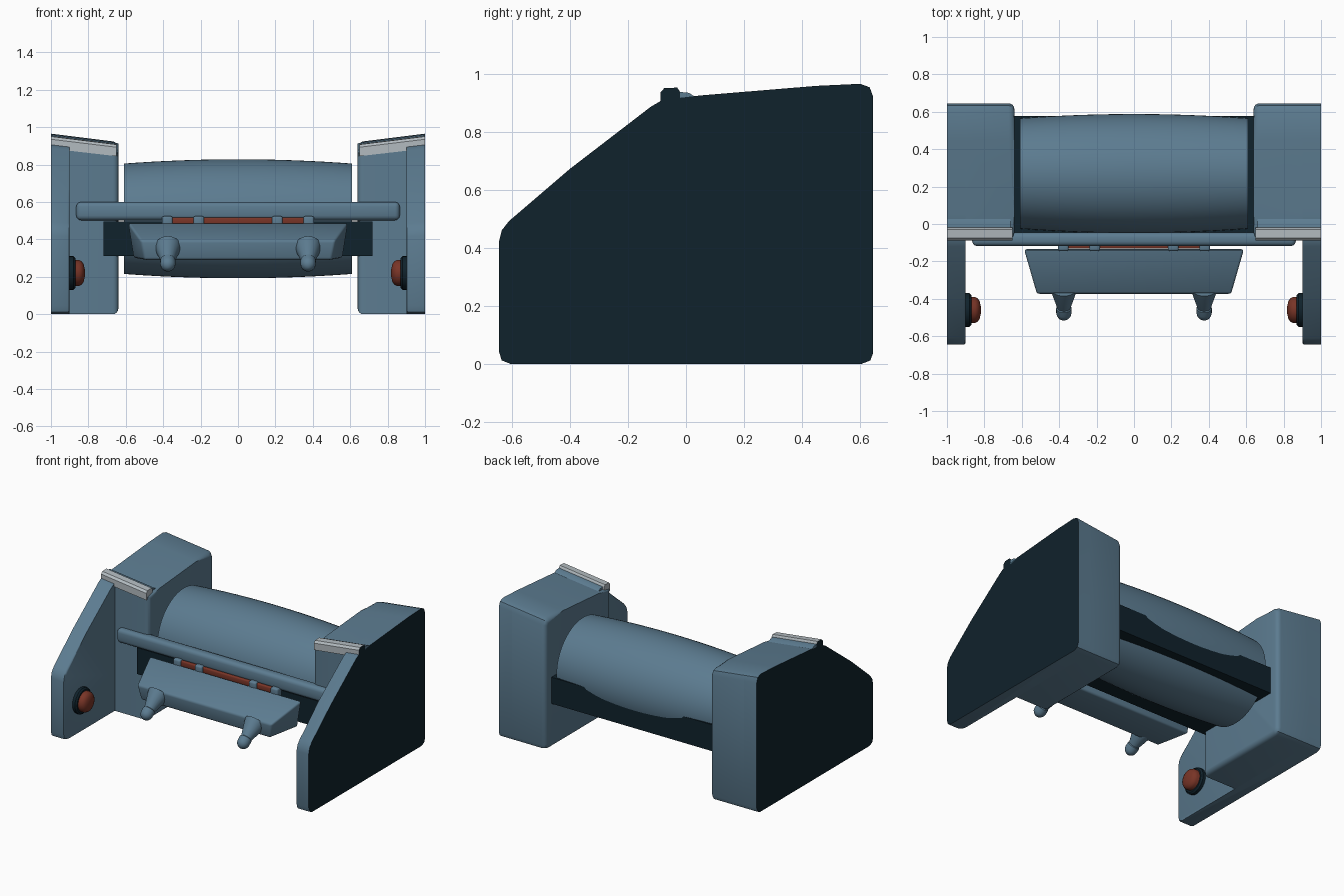
import bpy, bmesh, math
from mathutils import Vector

if "Cube" in bpy.data.objects:
    bpy.data.objects.remove(bpy.data.objects["Cube"])


def material(name, rgb):
    m = bpy.data.materials.new(name)
    m.diffuse_color = (*rgb, 1)
    m.use_nodes = True
    m.node_tree.nodes["Principled BSDF"].inputs["Base Color"].default_value = m.diffuse_color
    return m


BLUE = material("steel blue", (0.107, 0.2, 0.28))
DARK = material("dark navy", (0.005, 0.016, 0.025))
RUST = material("rust red", (0.19, 0.035, 0.02))
PALE = material("pale grey", (0.45, 0.5, 0.53))


def finish(bm, name, mats, mirror=False):
    bmesh.ops.recalc_face_normals(bm, faces=bm.faces)
    me = bpy.data.meshes.new(name)
    bm.to_mesh(me)
    bm.free()
    for m in mats:
        me.materials.append(m)
    ob = bpy.data.objects.new(name, me)
    bpy.context.collection.objects.link(ob)
    if mirror:
        ob.modifiers.new("mirror", 'MIRROR')
    bpy.ops.object.select_all(action='DESELECT')
    ob.select_set(True)
    bpy.context.view_layer.objects.active = ob
    bpy.ops.object.shade_smooth_by_angle(angle=math.radians(35))
    return ob


def prism(profile, x0, x1):
    """Extrude a (y, z) profile along x."""
    bm = bmesh.new()
    rings = [[bm.verts.new((x, y, z)) for y, z in profile] for x in (x0, x1)]
    n = len(profile)
    bm.faces.new(rings[0])
    bm.faces.new(rings[1][::-1])
    for i in range(n):
        j = (i + 1) % n
        bm.faces.new((rings[0][i], rings[0][j], rings[1][j], rings[1][i]))
    return bm


def bevel(bm, width, rule=lambda e: True, segments=4):
    bmesh.ops.bevel(bm, geom=[e for e in bm.edges if rule(e)], offset=width,
                    segments=segments, profile=0.5, affect='EDGES')


def box(name, lo, hi, mat, width=0.0, mirror=False):
    bm = prism([(lo[1], lo[2]), (hi[1], lo[2]), (hi[1], hi[2]), (lo[1], hi[2])], lo[0], hi[0])
    if width:
        bevel(bm, width, segments=3)
    return finish(bm, name, [mat], mirror)


def lathe(name, pts, origin, axis, mat, sides=32, mirror=False):
    """Revolve (distance, radius) points about an axis."""
    bm = bmesh.new()
    q = Vector(axis).to_track_quat('Z', 'Y')
    rings = []
    for d, r in pts:
        ring = []
        for i in range(sides):
            a = 2 * math.pi * i / sides
            p = Vector((r * math.cos(a), r * math.sin(a), d))
            ring.append(bm.verts.new(Vector(origin) + q @ p))
        rings.append(ring)
    for a, b in zip(rings, rings[1:]):
        for i in range(sides):
            j = (i + 1) % sides
            bm.faces.new((a[i], a[j], b[j], b[i]))
    bm.faces.new(rings[0])
    bm.faces.new(rings[-1])
    return finish(bm, name, [mat], mirror)


def slope_top(bm):
    """Lower the top gently towards the inner side."""
    for v in bm.verts:
        v.co.z *= 1 - 0.13 * (1 - v.co.x)


# Side plates: blue all round, dark outer face
plate = [(-0.605, 0), (-0.635, 0.012), (-0.645, 0.045), (-0.645, 0.42), (-0.635, 0.46),
         (-0.61, 0.492), (-0.4, 0.672), (-0.12, 0.887), (-0.08, 0.91), (0.05, 0.925),
         (0.45, 0.958), (0.6, 0.965), (0.633, 0.953), (0.645, 0.92), (0.645, 0.04),
         (0.635, 0.012), (0.605, 0)]
bm = prism(plate, 0.9, 1.0)
bevel(bm, 0.012, lambda e: all(v.co.x < 0.91 and v.co.y < -0.09 for v in e.verts), 2)
slope_top(bm)
bm.normal_update()
for f in bm.faces:
    f.material_index = int(all(v.co.x > 0.999 for v in f.verts))
finish(bm, "side_plate", [BLUE, DARK], True)

# Rear blocks on the inside of each plate
block = [(-0.08, 0)] + plate[8:]
bm = prism(block, 0.64, 0.9)
bevel(bm, 0.03, lambda e: all(v.co.x < 0.65 for v in e.verts))
slope_top(bm)
finish(bm, "rear_block", [BLUE], True)

# Pale trim strips across the block tops
strip = [(-0.088, 0.885), (-0.088, 0.935), (-0.075, 0.95), (-0.03, 0.952),
         (-0.02, 0.937), (0.01, 0.934), (0.035, 0.918), (0.0, 0.885)]
bm = prism(strip[:5] + [(-0.02, 0.885)], 0.65, 1.0)
slope_top(bm)
bm.normal_update()
for f in bm.faces:
    f.material_index = int(all(v.co.x > 0.999 for v in f.verts))
finish(bm, "trim_strip", [PALE, DARK], True)
bm = prism([(-0.022, 0.89)] + strip[4:7] + [(0.035, 0.89)], 0.66, 1.0)
slope_top(bm)
finish(bm, "trim_lip", [BLUE], True)

# Bulging drum between the towers
drum = [(0.61 * t / 8, 0.318 - 0.023 * (t / 8) ** 2) for t in range(-8, 9)]
lathe("drum", drum, (0, 0.27, 0.51), (1, 0, 0), BLUE, 64)

# Dark chassis beam through the drum
box("chassis", (-0.72, -0.09, 0.31), (0.72, 0.578, 0.495), DARK)

# Cross bar in front of the drum
box("cross_bar", (-0.865, -0.118, 0.502), (0.865, -0.045, 0.6), BLUE, 0.025)

# Rust hinge rod with clips
box("hinge_rod", (-0.36, -0.132, 0.475), (0.36, -0.09, 0.516), RUST, 0.008)
for x in (0.21, 0.378):
    box("hinge_clip", (x - 0.029, -0.145, 0.46), (x + 0.029, -0.09, 0.524), BLUE, 0.012, True)

# Tapered front bumper
bm = prism([(-0.135, 0.30), (-0.135, 0.49), (-0.375, 0.395), (-0.36, 0.29)], -0.59, 0.59)
for v in bm.verts:
    v.co.x *= 1 - 0.115 * (-0.135 - v.co.y) / 0.24
    if v.co.z < 0.35:
        v.co.x *= 0.95
bevel(bm, 0.014, segments=3)
finish(bm, "bumper", [BLUE])

# Prongs on the bumper
start, tip = Vector((0.375, -0.345, 0.36)), Vector((0.375, -0.475, 0.268))
L = (tip - start).length
prong = [(0, 0.07), (0.03, 0.064), (L - 0.035, 0.036), (L - 0.03, 0.041)]
prong += [(L + 0.041 * math.sin(a), 0.041 * math.cos(a)) for a in (0, 0.4, 0.8, 1.2, 1.5)]
lathe("prong", prong, start, tip - start, BLUE, 20, True)

# Round lamps on the inside of the plates
lathe("lamp_ring", [(0, 0.09), (0.025, 0.09), (0.035, 0.08)],
      (0.905, -0.46, 0.22), (-1, 0, 0), DARK, 24, True)
lathe("lamp", [(0, 0.07), (0.055, 0.07), (0.07, 0.062), (0.08, 0.046), (0.086, 0.02)],
      (0.905, -0.46, 0.22), (-1, 0, 0), RUST, 24, True)
